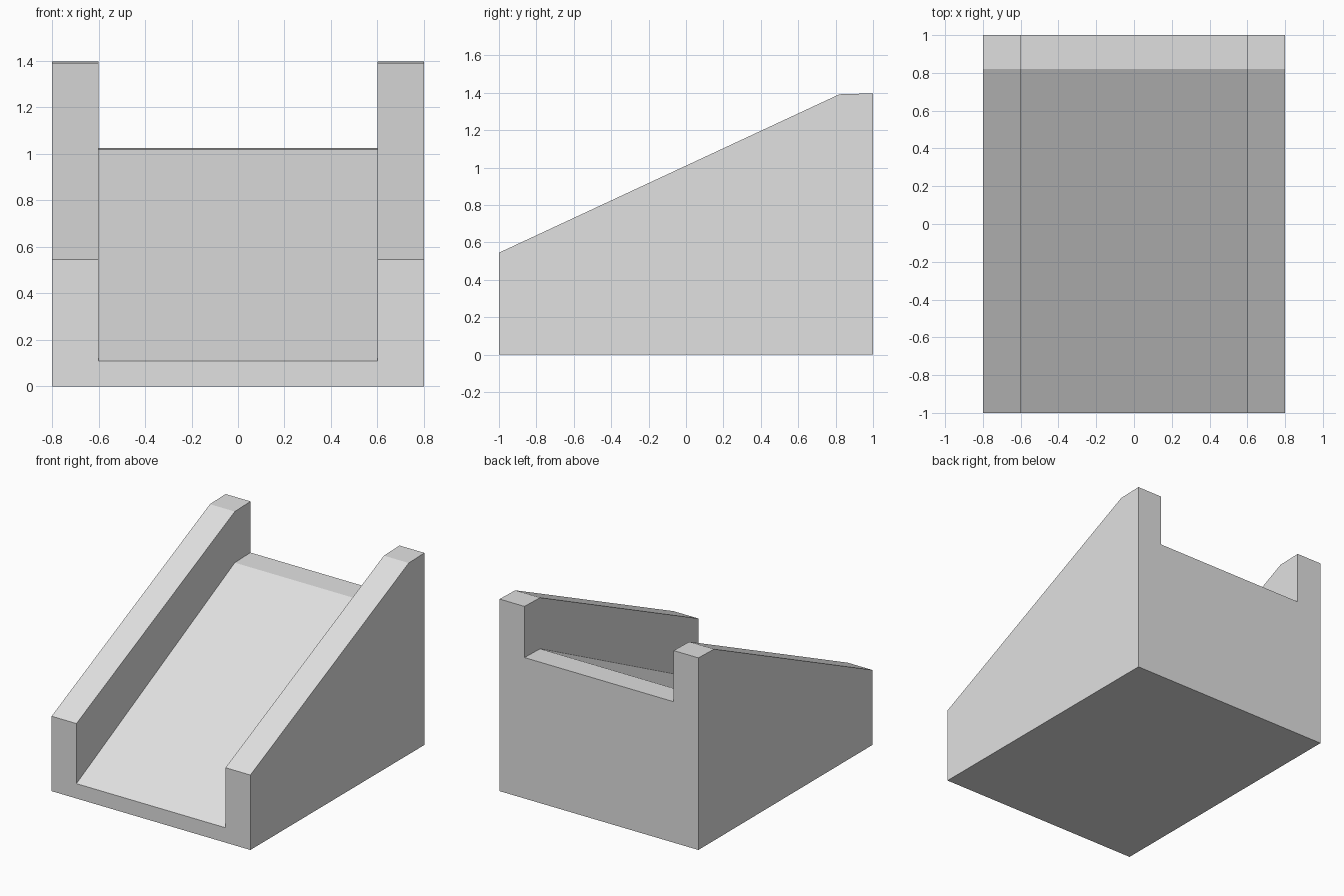
import bpy
import bmesh

cube = bpy.data.objects.get("Cube")
if cube:
    bpy.data.objects.remove(cube, do_unlink=True)

# Plain grey material
GREY = (0.75, 0.75, 0.75, 1.0)
mat = bpy.data.materials.new("light grey")
mat.use_nodes = True
mat.diffuse_color = GREY
mat.node_tree.nodes["Principled BSDF"].inputs["Base Color"].default_value = GREY

OUTER, INNER = 0.8, 0.6

# Stations along the ramp: y, wall height, floor height
STATIONS = [(-1, 0.545, 0.108), (0.82, 1.392, 1.02), (1, 1.397, 1.025)]


def channel_section(bm, y, wall, floor):
    """U-shaped cross-section: base, two side walls and the sunken floor."""
    half = [(OUTER, 0), (OUTER, wall), (INNER, wall), (INNER, floor)]
    outline = half + [(-x, z) for x, z in reversed(half)]
    return [bm.verts.new((x, y, z)) for x, z in outline]


# Loft the sections into one closed solid
bm = bmesh.new()
loops = [channel_section(bm, *station) for station in STATIONS]
for a, b in zip(loops, loops[1:]):
    for i in range(len(a)):
        j = (i + 1) % len(a)
        bm.faces.new((a[i], a[j], b[j], b[i]))
bm.faces.new(loops[0])
bm.faces.new(loops[-1])
bmesh.ops.recalc_face_normals(bm, faces=bm.faces)

# Merge the flat sides and underside into single faces
bmesh.ops.dissolve_limit(bm, angle_limit=0.001, verts=bm.verts, edges=bm.edges)

mesh = bpy.data.meshes.new("walled_ramp")
bm.to_mesh(mesh)
bm.free()
mesh.materials.append(mat)
ramp = bpy.data.objects.new("walled_ramp", mesh)
bpy.context.collection.objects.link(ramp)
